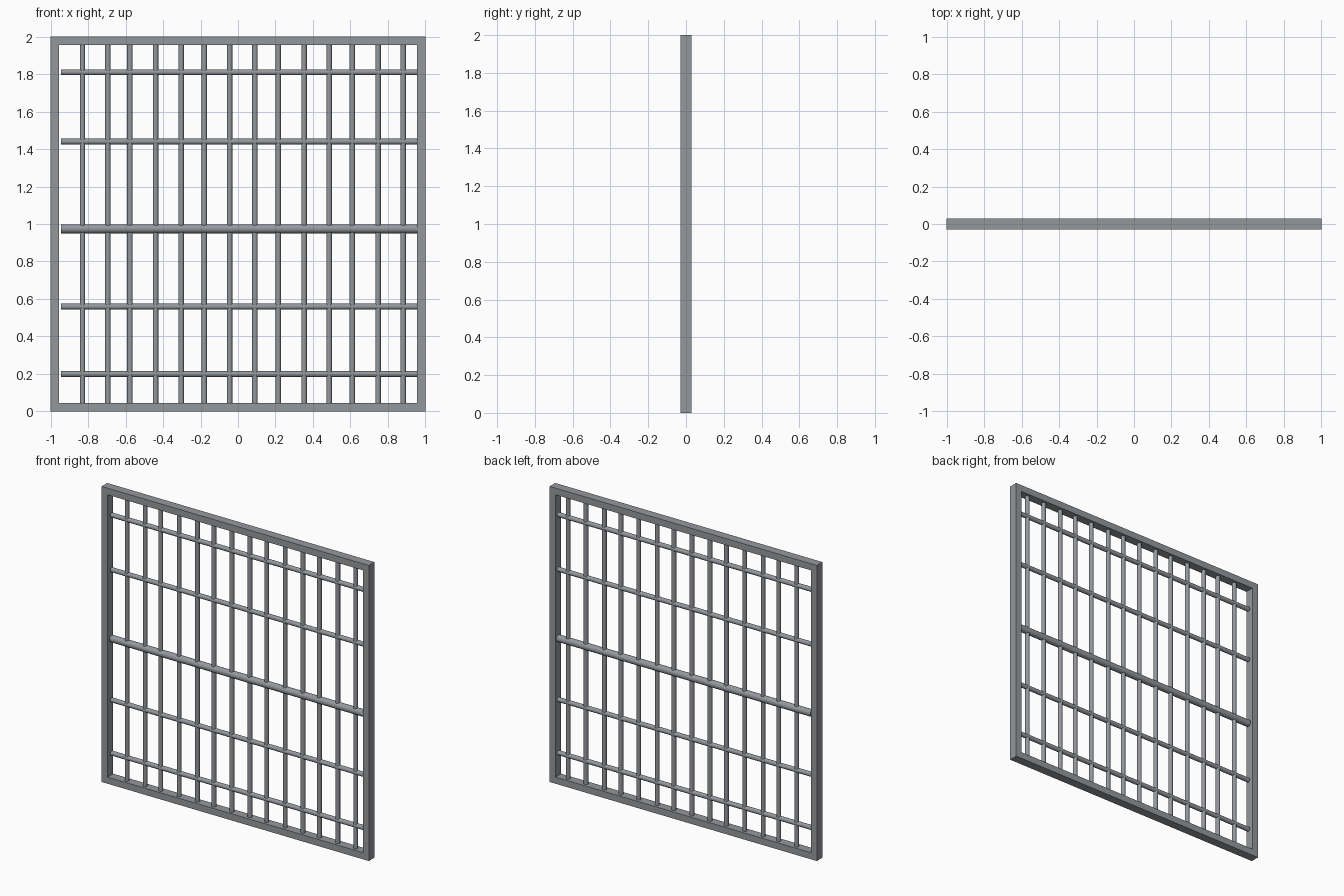
import bpy, bmesh, math
from mathutils import Matrix, Vector

if "Cube" in bpy.data.objects:
    bpy.data.objects.remove(bpy.data.objects["Cube"])

steel = bpy.data.materials.new("grey steel")
steel.diffuse_color = (0.30, 0.315, 0.335, 1)
steel.use_nodes = True
steel.node_tree.nodes["Principled BSDF"].inputs["Base Color"].default_value = steel.diffuse_color


def finish(name, bm):
    bmesh.ops.recalc_face_normals(bm, faces=bm.faces)
    mesh = bpy.data.meshes.new(name)
    bm.to_mesh(mesh)
    bm.free()
    mesh.materials.append(steel)
    obj = bpy.data.objects.new(name, mesh)
    bpy.context.collection.objects.link(obj)
    return obj


def rod(name, start, end, radius):
    start, end = Vector(start), Vector(end)
    axis = end - start
    turn = Vector((0, 0, 1)).rotation_difference(axis).to_matrix().to_4x4()
    bm = bmesh.new()
    bmesh.ops.create_cone(bm, cap_ends=True, segments=16, radius1=radius,
                          radius2=radius, depth=axis.length,
                          matrix=Matrix.Translation((start + end) / 2) @ turn)
    for f in bm.faces:
        f.smooth = len(f.verts) == 4
    for e in bm.edges:  # keep the cap rims crisp
        e.smooth = e.calc_face_angle(0) < math.radians(40)
    return finish(name, bm)


# Square outer frame: a swept rectangular ring
W, D = 0.045, 0.03
bm = bmesh.new()
rings = []
for half, y in ((1, -D), (1, D), (1 - W, D), (1 - W, -D)):
    rings.append([bm.verts.new((sx * half, y, 1 + sz * half))
                  for sx, sz in ((-1, -1), (1, -1), (1, 1), (-1, 1))])
for i in range(4):
    a, b = rings[i], rings[(i + 1) % 4]
    for j in range(4):
        k = (j + 1) % 4
        bm.faces.new((a[j], a[k], b[k], b[j]))
finish("outer_frame", bm)

# Upright bars
for i, x in enumerate((-0.83, -0.695, -0.577, -0.44, -0.303, -0.18, -0.045,
                       0.09, 0.215, 0.353, 0.487, 0.61, 0.748, 0.882)):
    rod(f"upright_bar_{i + 1}", (x, 0, 0.04), (x, 0, 1.96), 0.0145)

# Cross bars, the middle one thicker
for i, (z, r) in enumerate(((0.199, 0.0155), (0.559, 0.0155), (0.974, 0.0235),
                            (1.44, 0.0155), (1.81, 0.0155))):
    rod(f"cross_bar_{i + 1}", (-0.946, 0, z), (0.956, 0, z), r)
